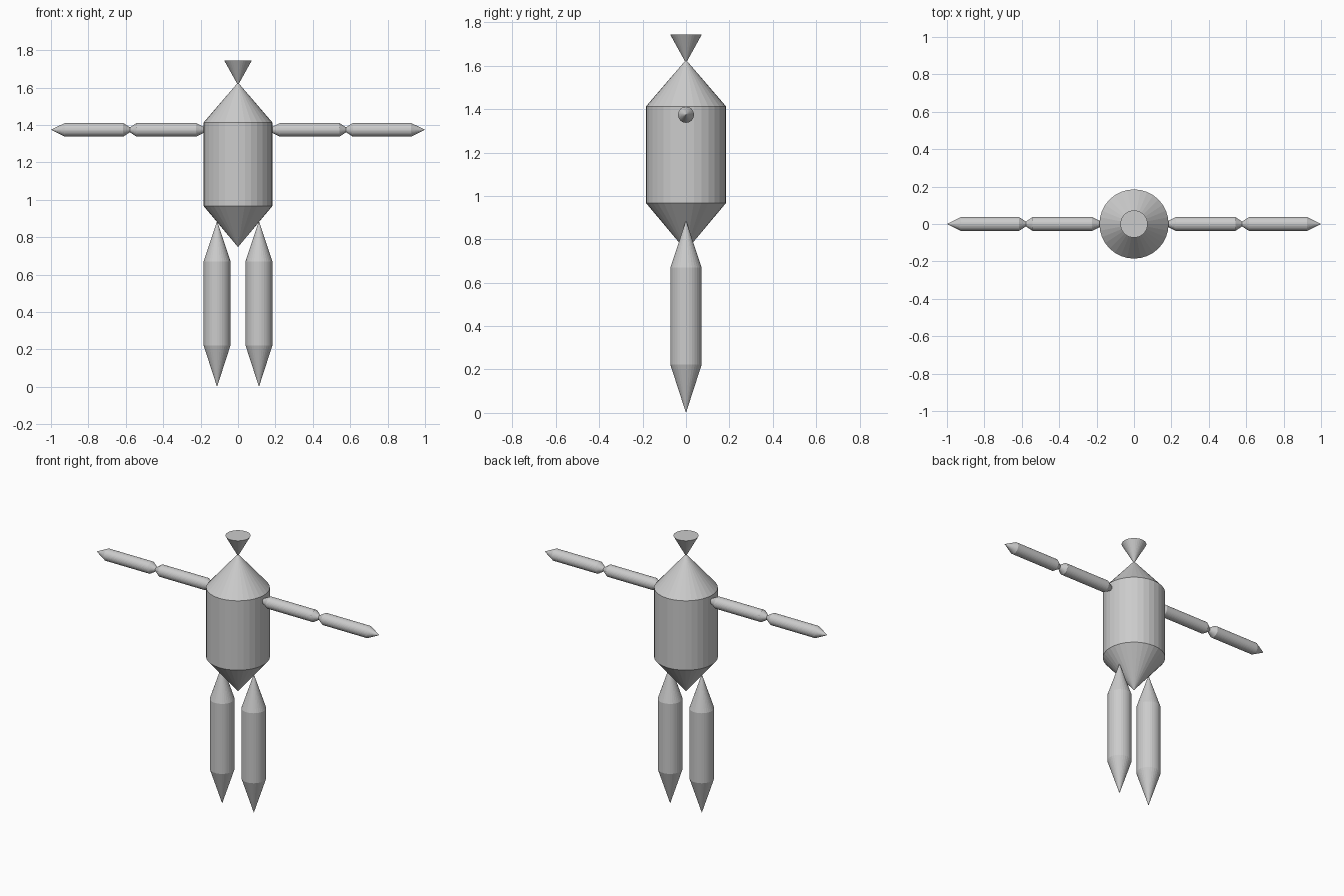
import bpy, bmesh
from math import cos, sin, tau
from mathutils import Vector

if "Cube" in bpy.data.objects:
    bpy.data.objects.remove(bpy.data.objects["Cube"])

SIDES = 32


def lathe(name, profile, origin=(0, 0, 0), along_x=0):
    """Revolve (radius, height) points; along_x = +1/-1 lays the axis along x."""
    bm = bmesh.new()
    rings = []
    for r, h in profile:
        angles = [tau * i / SIDES for i in range(SIDES)] if r else [0]
        ring = []
        for a in angles:
            p = Vector((r * cos(a), r * sin(a), h))
            if along_x:
                p = Vector((h * along_x, p.x, p.y))
            ring.append(bm.verts.new(p))
        rings.append(ring)
    for a, b in zip(rings, rings[1:]):
        for i in range(SIDES):
            j = (i + 1) % SIDES
            quad = [a[i % len(a)], a[j % len(a)], b[j % len(b)], b[i % len(b)]]
            bm.faces.new(list(dict.fromkeys(quad)))
    # Close any flat ends
    for ring in (rings[0], rings[-1]):
        if len(ring) > 1:
            bm.faces.new(ring)
    bmesh.ops.recalc_face_normals(bm, faces=bm.faces)
    mesh = bpy.data.meshes.new(name)
    bm.to_mesh(mesh)
    bm.free()
    obj = bpy.data.objects.new(name, mesh)
    obj.location = origin
    bpy.context.collection.objects.link(obj)
    return obj


def spindle(r, tip0, start, end, tip1):
    """Cylinder profile with a pointed cone at each end."""
    return [(0, tip0), (r, start), (r, end), (0, tip1)]


# Torso and inverted-cone head
lathe("torso", spindle(0.185, 0.747, 0.968, 1.412, 1.627))
lathe("head", [(0, 1.612), (0.073, 1.744)])

# Legs and two-part arms on both sides
for side, label in ((-1, "left"), (1, "right")):
    lathe(f"{label}_leg", spindle(0.072, 0, 0.222, 0.67, 0.887),
          (side * 0.112, 0, 0))
    lathe(f"{label}_upper_arm", spindle(0.037, 0.15, 0.225, 0.542, 0.597),
          (0, 0, 1.374), side)
    lathe(f"{label}_forearm", spindle(0.037, 0.557, 0.615, 0.925, 1.0),
          (0, 0, 1.374), side)
